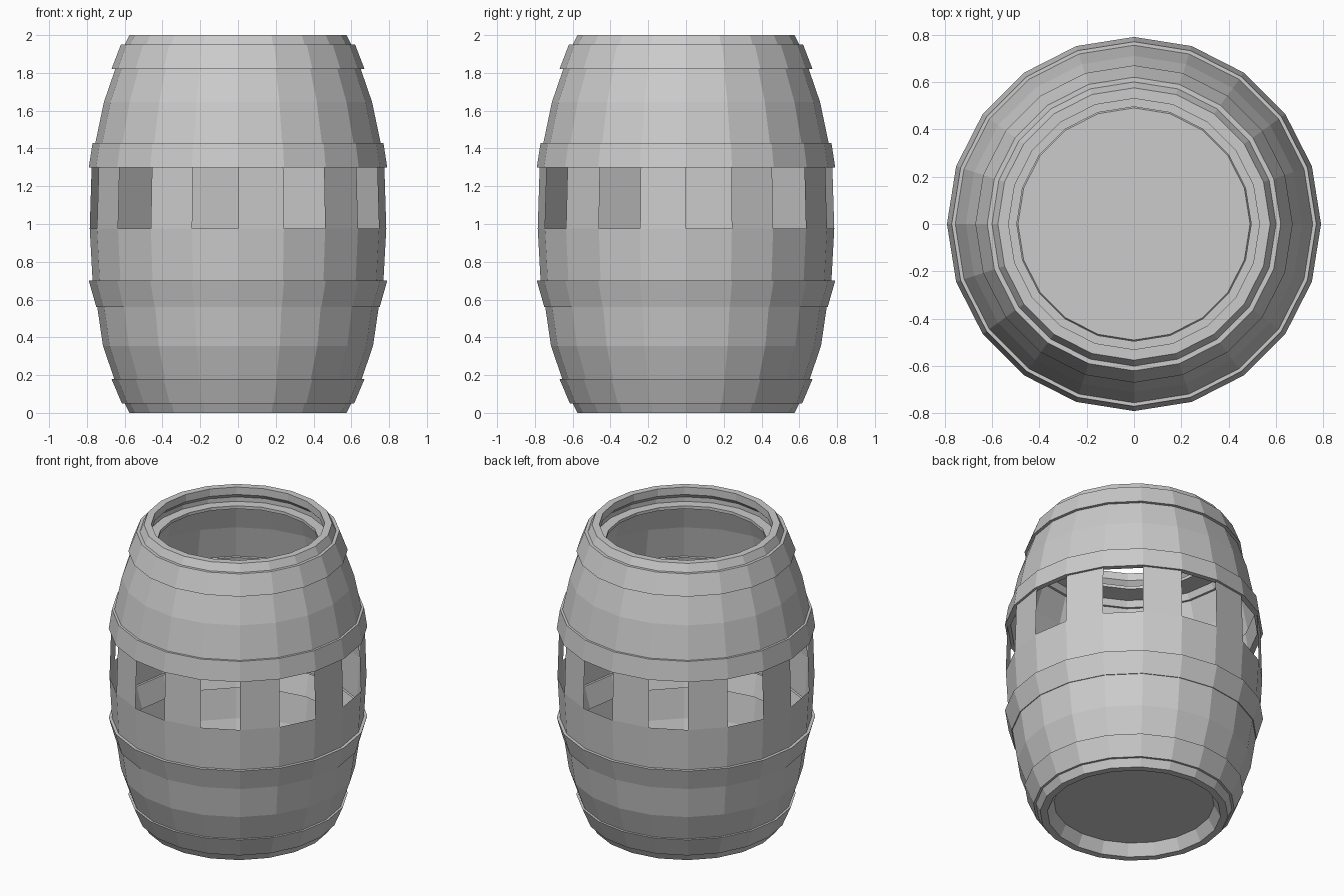
import bpy, bmesh, math

cube = bpy.data.objects.get("Cube")
if cube:
    bpy.data.objects.remove(cube, do_unlink=True)

SIDES = 20
GREY = (0.6, 0.6, 0.6, 1)

mat = bpy.data.materials.new("plain grey")
mat.use_nodes = True
mat.diffuse_color = GREY
mat.node_tree.nodes["Principled BSDF"].inputs["Base Color"].default_value = GREY


def lathe(name, profile, closed=False, skip=None, cap_last=False):
    """Spin a (radius, height) profile; skip(row, side) leaves openings."""
    bm = bmesh.new()
    rings = []
    for r, z in profile:
        angles = [math.tau * i / SIDES for i in range(SIDES)]
        rings.append([bm.verts.new((r * math.cos(a), r * math.sin(a), z)) for a in angles])
    rows = len(rings) if closed else len(rings) - 1
    for row in range(rows):
        low, high = rings[row], rings[(row + 1) % len(rings)]
        for i in range(SIDES):
            if skip and skip(row, i):
                continue
            j = (i + 1) % SIDES
            bm.faces.new((low[i], low[j], high[j], high[i]))
    if cap_last:
        bm.faces.new(rings[-1])
    if closed:
        bmesh.ops.recalc_face_normals(bm, faces=bm.faces)
    mesh = bpy.data.meshes.new(name)
    bm.to_mesh(mesh)
    bm.free()
    mesh.materials.append(mat)
    obj = bpy.data.objects.new(name, mesh)
    bpy.context.collection.objects.link(obj)
    return obj


# Bulging staves, with every other stave cut open around the middle
staves = [(0.575, 0), (0.60, 0.05), (0.655, 0.18), (0.715, 0.355), (0.745, 0.56),
          (0.77, 0.70), (0.785, 0.975), (0.775, 1.30), (0.755, 1.43),
          (0.71, 1.645), (0.65, 1.82), (0.60, 1.95), (0.575, 2)]
WINDOW_ROW = 6
lathe("barrel_staves", staves, skip=lambda row, i: row == WINDOW_ROW and i % 2 == 0)

# Open top rim with a groove and an inner ledge
lathe("top_rim", [(0.575, 2), (0.53, 2), (0.53, 1.95), (0.56, 1.92), (0.56, 1.89),
                  (0.495, 1.89), (0.495, 1.87), (0.63, 1.86)])

# Bottom rim and recessed base
base = lathe("barrel_base", [(0.575, 0), (0.53, 0), (0.49, 0.075)], cap_last=True)
base.data.flip_normals()

# Hoops: lower height, lower radius, upper height, upper radius
hoops = {
    "bottom_hoop": (0.05, 0.615, 0.18, 0.67),
    "lower_hoop": (0.56, 0.75, 0.70, 0.79),
    "upper_hoop": (1.30, 0.79, 1.43, 0.77),
    "top_hoop": (1.82, 0.67, 1.95, 0.62),
}
THICK = 0.035
for name, (z0, r0, z1, r1) in hoops.items():
    lathe(name, [(r0, z0), (r1, z1), (r1 - THICK, z1), (r0 - THICK, z0)], closed=True)
